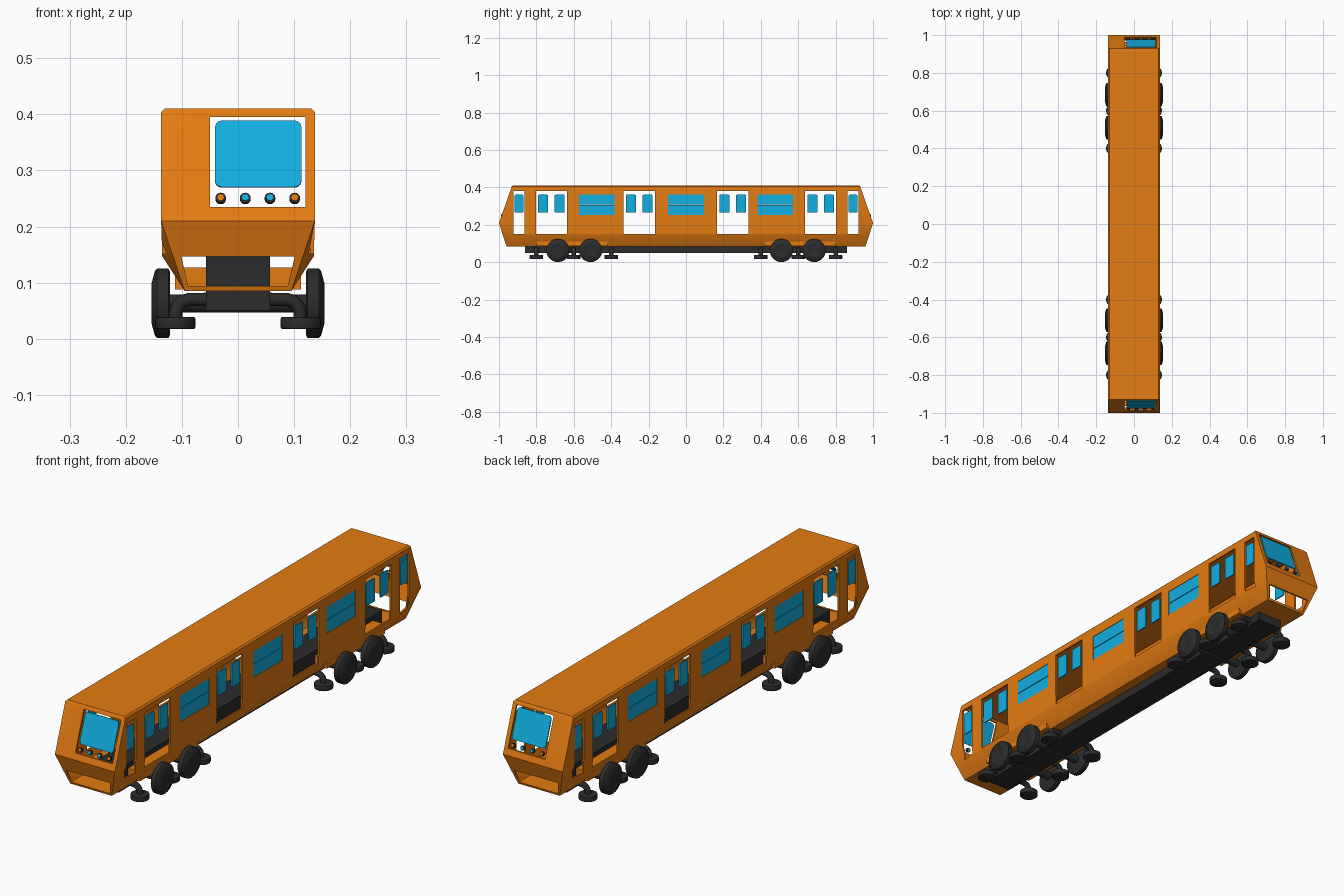
import bpy, bmesh, math
from mathutils import Vector

if "Cube" in bpy.data.objects:
    bpy.data.objects.remove(bpy.data.objects["Cube"])


def material(name, col):
    m = bpy.data.materials.new(name)
    m.diffuse_color = (*col, 1)
    m.use_nodes = True
    m.node_tree.nodes["Principled BSDF"].inputs["Base Color"].default_value = m.diffuse_color
    return m


ORANGE = material("orange paint", (0.78, 0.20, 0.006))
BLUE = material("blue glass", (0.006, 0.43, 0.76))
BLACK = material("black rubber", (0.025, 0.025, 0.026))


def finish(bm, name, mat, smooth=True):
    bmesh.ops.recalc_face_normals(bm, faces=bm.faces)
    me = bpy.data.meshes.new(name)
    bm.to_mesh(me)
    bm.free()
    ob = bpy.data.objects.new(name, me)
    bpy.context.collection.objects.link(ob)
    me.materials.append(mat)
    if smooth:
        activate(ob)
        bpy.ops.object.shade_smooth_by_angle(angle=math.radians(30))
    return ob


def activate(ob):
    bpy.ops.object.select_all(action='DESELECT')
    ob.select_set(True)
    bpy.context.view_layer.objects.active = ob


def add_box(bm, x0, x1, y0, y1, z0, z1, taper=0.0):
    vs = bmesh.ops.create_cube(bm, size=1)['verts']
    for v in vs:
        top = v.co.z > 0
        x = x1 if v.co.x > 0 else x0
        if not top:
            x -= math.copysign(taper, x)
        v.co = Vector((x, y1 if v.co.y > 0 else y0, z1 if top else z0))


def box(name, mat, *dims):
    bm = bmesh.new()
    add_box(bm, *dims)
    return finish(bm, name, mat, False)


def cylinder(name, mat, r, depth, loc, rot, bevel=0.0, seg=24):
    bm = bmesh.new()
    bmesh.ops.create_cone(bm, cap_ends=True, segments=seg, radius1=r, radius2=r, depth=depth)
    if bevel:
        rim = [e for e in bm.edges if abs(e.verts[0].co.z - e.verts[1].co.z) < 1e-5]
        bmesh.ops.bevel(bm, geom=rim, offset=bevel, segments=2, affect='EDGES', profile=0.5)
    ob = finish(bm, name, mat)
    ob.location, ob.rotation_euler = loc, rot
    return ob


# Body shell: stacked rings (z, half width at nose, half width amidships, half length)
levels = [(.085, .095, .095, .96), (.147, .116, .135, .98), (.21, .137, .137, 1.0),
          (.404, .137, .137, .932), (.41, .131, .131, .928)]
bm = bmesh.new()
rings = []
for z, e, m, l in levels:
    pts = [(e, -l), (m, -.87), (m, .87), (e, l), (-e, l), (-m, .87), (-m, -.87), (-e, -l)]
    rings.append([bm.verts.new((x, y, z)) for x, y in pts])
for a, b in zip(rings, rings[1:]):
    for i in range(8):
        j = (i + 1) % 8
        bm.faces.new((a[i], a[j], b[j], b[i]))
bm.faces.new(rings[0])
bm.faces.new(rings[-1])
body = finish(bm, "body_shell", ORANGE, False)
sol = body.modifiers.new("wall", 'SOLIDIFY')
sol.thickness, sol.offset, sol.use_even_offset = .007, -1, True

# Openings for doors, windows and both ends
doors = [-.72, -.25, .25, .72]
windows = [-.477, 0, .477]
bm = bmesh.new()
for y in doors:
    add_box(bm, -.3, .3, y - .083, y + .083, .152, .38)
for y in windows:
    add_box(bm, -.3, .3, y - .096, y + .096, .253, .362)
for s in (-1, 1):
    y0, y1 = sorted((s * .863, s * .922))
    add_box(bm, -.3, .3, y0, y1, .152, .38)
    y0, y1 = sorted((s * .926, s * 1.1))
    add_box(bm, -.05, .12, y0, y1, .235, .395)
    add_box(bm, -.101, .101, y0, y1, .094, .147, .012)
cutter = finish(bm, "opening_cutter", ORANGE, False)
cutter.hide_render = True
boo = body.modifiers.new("openings", 'BOOLEAN')
boo.operation, boo.solver, boo.object = 'DIFFERENCE', 'EXACT', cutter
activate(body)
bpy.ops.object.modifier_apply(modifier="wall")
bpy.ops.object.modifier_apply(modifier="openings")
bpy.data.objects.remove(cutter)
bpy.ops.object.shade_smooth_by_angle(angle=math.radians(30))


# Glass plates with rounded corners, standing in the local XZ or YZ plane
def glass(name, w, h, loc, rot, radius=.008):
    bm = bmesh.new()
    add_box(bm, -w / 2, w / 2, -.0025, .0025, -h / 2, h / 2)
    if radius:
        edges = [e for e in bm.edges if abs(e.verts[0].co.y - e.verts[1].co.y) > .001]
        bmesh.ops.bevel(bm, geom=edges, offset=radius, segments=3, affect='EDGES', profile=0.5)
    ob = finish(bm, name, BLUE)
    ob.location, ob.rotation_euler = loc, rot


for sx in (-1, 1):
    turn = (0, 0, math.pi / 2)
    for y in doors:
        for d in (-.0445, .0445):
            glass("door_window", .054, .096, (sx * .132, y + d, .313), turn, .005)
    for y in windows:
        for z, h in ((.335, .054), (.279, .052)):
            glass("side_window", .192, h, (sx * .132, y, z), turn, 0)
    for sy in (-1, 1):
        glass("cab_door_window", .046, .096, (sx * .132, sy * .893, .313), turn, .005)

# Windscreens and lamps on the sloping ends
slope = math.atan(.35)
for s in (-1, 1):
    glass("windscreen", .154, .125, (.036, s * .955, .329), (s * slope, 0, 0), .012)
    for i, x in enumerate((-.031, .013, .057, .101)):
        rot = (math.pi / 2 + s * slope, 0, 0)
        cylinder("lamp_ring", BLACK, .0095, .008, (x, s * .983, .25), rot, 0, 20)
        lens = ORANGE if i in (0, 3) else BLUE
        cylinder("lamp_lens", lens, .006, .012, (x, s * .983, .25), rot, 0, 16)

# Underframe and wheel wells
box("underframe", BLACK, -.057, .057, -.86, .86, .05, .147)
for sx in (-1, 1):
    for sy in (-1, 1):
        x0, x1 = sorted((sx * .055, sx * .112))
        y0, y1 = sorted((sy * .42, sy * .80))
        box("wheel_well", ORANGE, x0, x1, y0, y1, .088, .127)


# Tyred wheel turned from a half profile (radius, x)
def wheel(sx, y):
    bm = bmesh.new()
    prof = [(0, .121), (.056, .121), (.062, .124), (.062, .144), (.058, .148), (.036, .154), (.03, .152), (0, .152)]
    vs = [bm.verts.new((sx * x, 0, r)) for r, x in prof]
    es = [bm.edges.new(p) for p in zip(vs, vs[1:])]
    bmesh.ops.spin(bm, geom=vs + es, cent=(0, 0, 0), axis=(1, 0, 0), angle=2 * math.pi, steps=28)
    bmesh.ops.remove_doubles(bm, verts=bm.verts, dist=1e-4)
    finish(bm, "wheel", BLACK).location = (0, y, .063)


# Curved arm carrying a flat guide wheel
def guide_arm(sx, y):
    cu = bpy.data.curves.new("guide_arm", 'CURVE')
    cu.dimensions = '3D'
    cu.bevel_depth, cu.bevel_resolution, cu.use_fill_caps = .012, 2, True
    sp = cu.splines.new('POLY')
    pts = [(.05, .07), (.086, .07), (.098, .067), (.107, .058), (.111, .047), (.111, .03)]
    sp.points.add(len(pts) - 1)
    for p, (x, z) in zip(sp.points, pts):
        p.co = (sx * x, y, z, 1)
    ob = bpy.data.objects.new("guide_arm", cu)
    bpy.context.collection.objects.link(ob)
    cu.materials.append(BLACK)
    cylinder("guide_wheel", BLACK, .036, .021, (sx * .112, y, .028), (0, 0, 0), .003)


for sy in (-1, 1):
    for y in (.51, .685):
        cylinder("axle", BLACK, .016, .25, (0, sy * y, .063), (0, math.pi / 2, 0), 0, 16)
        for sx in (-1, 1):
            wheel(sx, sy * y)
    for y in (.4, .6, .8):
        for sx in (-1, 1):
            guide_arm(sx, sy * y)
